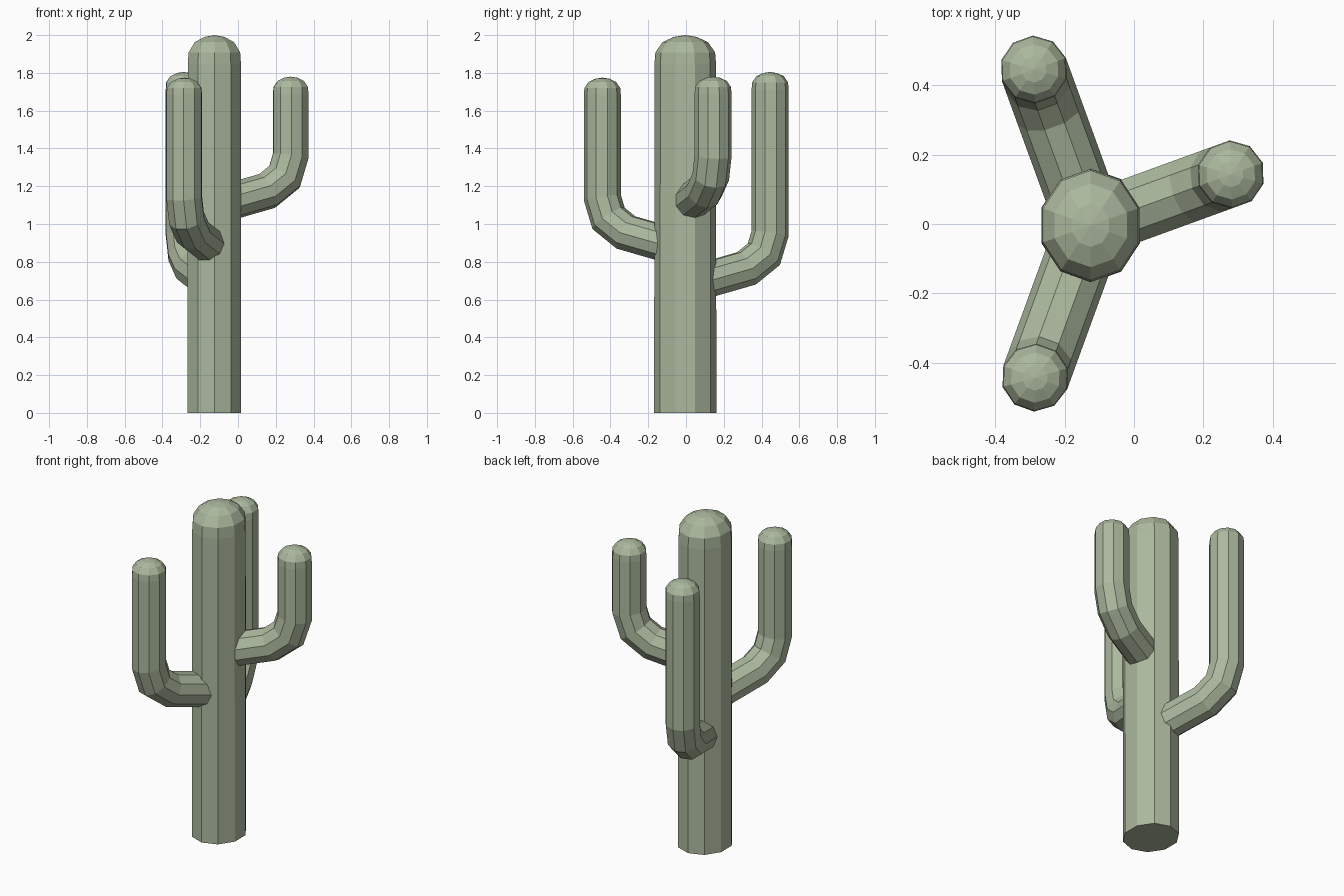
import bpy
import bmesh
from math import cos, sin, radians, pi
from mathutils import Vector

cube = bpy.data.objects.get("Cube")
if cube:
    bpy.data.objects.remove(cube, do_unlink=True)

SIDES = 10
CENTRE = Vector((-0.125, -0.004, 0))
UP = Vector((0, 0, 1))

# Single sage green
green = bpy.data.materials.new("sage_green")
green.use_nodes = True
colour = (0.41, 0.48, 0.34, 1)
green.diffuse_color = colour
green.node_tree.nodes["Principled BSDF"].inputs["Base Color"].default_value = colour


def skin(name, rings, tip):
    """Bridge rings of points into a closed tube ending in a pointed fan."""
    bm = bmesh.new()
    loops = [[bm.verts.new(p) for p in ring] for ring in rings]
    bm.faces.new(loops[0])
    for low, high in zip(loops, loops[1:]):
        for i in range(SIDES):
            j = (i + 1) % SIDES
            bm.faces.new((low[i], low[j], high[j], high[i]))
    apex = bm.verts.new(tip)
    for i in range(SIDES):
        bm.faces.new((loops[-1][i], loops[-1][(i + 1) % SIDES], apex))
    bmesh.ops.recalc_face_normals(bm, faces=bm.faces)
    mesh = bpy.data.meshes.new(name)
    bm.to_mesh(mesh)
    bm.free()
    mesh.materials.append(green)
    obj = bpy.data.objects.new(name, mesh)
    bpy.context.collection.objects.link(obj)


def ring(centre, a, b, offset):
    angles = [2 * pi * i / SIDES + offset for i in range(SIDES)]
    return [centre + a * cos(t) + b * sin(t) for t in angles]


# Rounded cap: (drop below the tip in radii, width factor)
CAP = [(0.95, 1), (0.56, 0.97), (0.23, 0.74), (0.06, 0.38)]

# Trunk, slightly oval
rx, ry, height = 0.148, 0.163, 2.0
levels = [(0, 1.01)] + [(height - drop * ry, w) for drop, w in CAP]
skin("trunk",
     [ring(CENTRE + UP * z, Vector((rx * w, 0, 0)), Vector((0, ry * w, 0)), pi / 2)
      for z, w in levels],
     CENTRE + UP * height)


def arm(name, heading, reach, knee, top, offset, radius=0.098):
    """Sweep a tube out of the trunk, round the elbow and up to a rounded cap."""
    out = Vector((cos(radians(heading)), sin(radians(heading)), 0))
    side = UP.cross(out)
    bend = reach - 0.133
    path = [(0.04, knee - 0.27 * (bend - 0.04)), (bend, knee),
            (reach - 0.035, knee + 0.075), (reach, knee + 0.185)]
    points = [CENTRE + out * d + UP * z for d, z in path]
    dirs = [(q - p).normalized() for p, q in zip(points, points[1:])] + [UP]
    rings = []
    for i, point in enumerate(points):
        before = dirs[max(i - 1, 0)]
        tangent = (before + dirs[i]).normalized()
        mitre = radius / tangent.dot(dirs[i])
        rings.append(ring(point, side.cross(tangent) * mitre, side * radius, offset))
    tip = CENTRE + out * reach + UP * top
    for drop, w in CAP:
        r = radius * w
        rings.append(ring(tip - UP * drop * radius, out * r, side * r, offset))
    skin(name, rings, tip)


# Three arms at different heights
half_step = pi / SIDES
arm("left_arm", 20, 0.43, 1.175, 1.78, 0)
arm("front_arm", 250, 0.467, 0.955, 1.775, half_step)
arm("back_arm", 110, 0.478, 0.765, 1.805, half_step)
